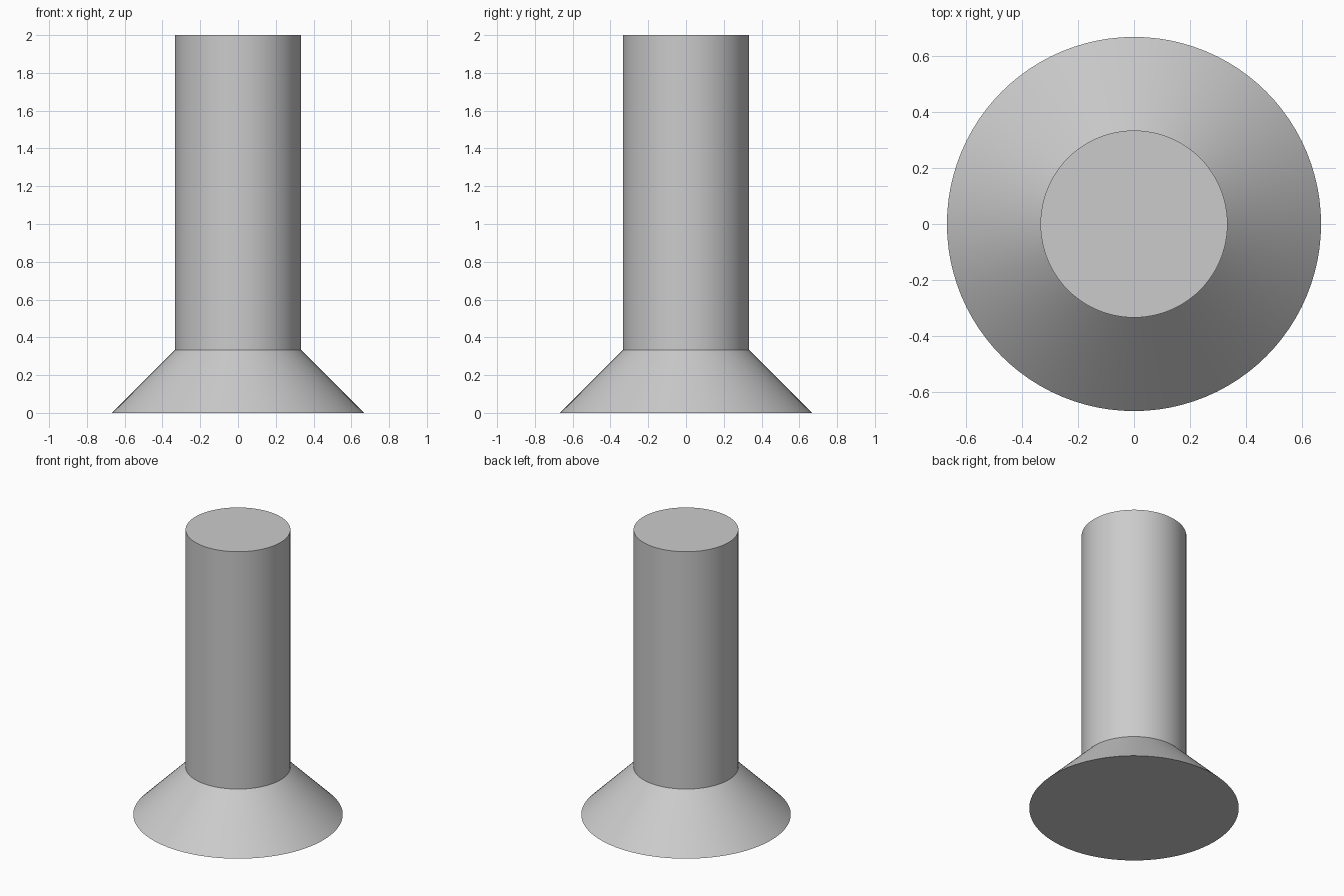
import bpy
import math

cube = bpy.data.objects.get("Cube")
if cube:
    bpy.data.objects.remove(cube, do_unlink=True)

SHAFT_RADIUS = 1 / 3
BASE_RADIUS = 2 / 3
BASE_HEIGHT = 1 / 3
HEIGHT = 2.0
SIDES = 96

# One plain grey for the whole model
grey = bpy.data.materials.new("light_grey")
grey.use_nodes = True
colour = (0.6, 0.6, 0.6, 1)
grey.diffuse_color = colour
grey.node_tree.nodes["Principled BSDF"].inputs["Base Color"].default_value = colour

# Solid of revolution: flared base rising into a straight shaft
profile = [(BASE_RADIUS, 0), (SHAFT_RADIUS, BASE_HEIGHT), (SHAFT_RADIUS, HEIGHT)]
verts = [
    (r * math.cos(math.tau * i / SIDES), r * math.sin(math.tau * i / SIDES), z)
    for r, z in profile
    for i in range(SIDES)
]

# Side walls between neighbouring rings
faces = []
for ring in range(len(profile) - 1):
    low, high = ring * SIDES, (ring + 1) * SIDES
    for i in range(SIDES):
        j = (i + 1) % SIDES
        faces.append((low + i, low + j, high + j, high + i))

# Flat underside and flat top
faces.append(tuple(reversed(range(SIDES))))
faces.append(tuple(range(len(verts) - SIDES, len(verts))))

mesh = bpy.data.meshes.new("flared_post")
mesh.from_pydata(verts, [], faces)
mesh.materials.append(grey)
post = bpy.data.objects.new("flared_post", mesh)
bpy.context.collection.objects.link(post)

# Smooth round walls with crisp rims
bpy.ops.object.select_all(action="DESELECT")
post.select_set(True)
bpy.context.view_layer.objects.active = post
bpy.ops.object.shade_smooth_by_angle(angle=math.radians(30))
